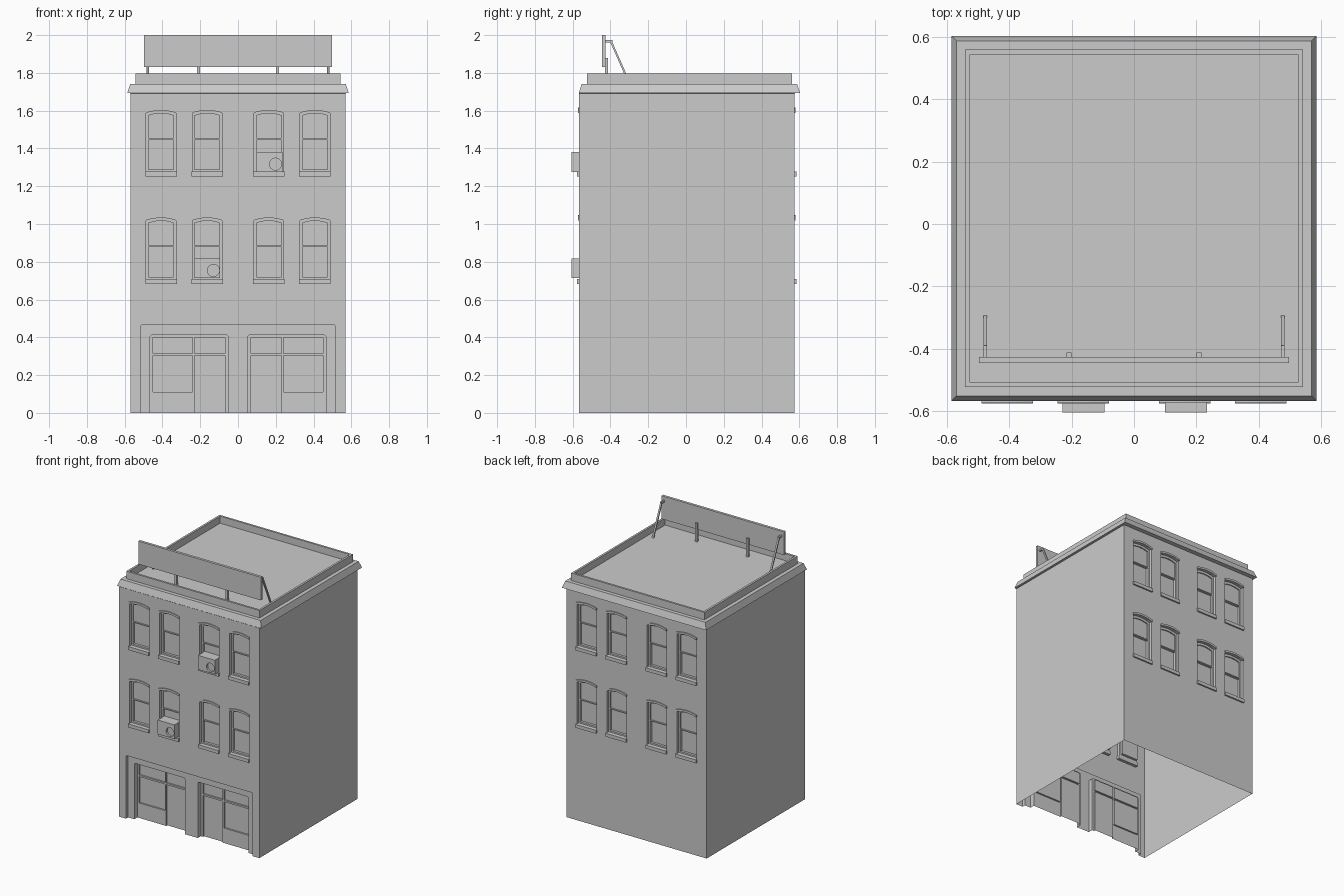
import bpy, bmesh, math
from mathutils import Vector

if "Cube" in bpy.data.objects:
    bpy.data.objects.remove(bpy.data.objects["Cube"])

CY, HALF = 0.004, 0.57            # body centre in y and half width
WIN_X = (-0.407, -0.163, 0.163, 0.407)
SILL_Z = (0.683, 1.252)           # underside of the sills on each floor


def finish(bm, name):
    bmesh.ops.recalc_face_normals(bm, faces=bm.faces)
    me = bpy.data.meshes.new(name)
    bm.to_mesh(me)
    bm.free()
    ob = bpy.data.objects.new(name, me)
    bpy.context.collection.objects.link(ob)
    return ob


def add_prism(bm, pts, y0, y1):
    f = bm.faces.new([bm.verts.new((x, y0, z)) for x, z in pts])
    ext = bmesh.ops.extrude_face_region(bm, geom=[f])["geom"]
    bmesh.ops.translate(bm, vec=(0, y1 - y0, 0),
                        verts=[v for v in ext if isinstance(v, bmesh.types.BMVert)])


def prisms(name, items):
    bm = bmesh.new()
    for pts, y0, y1 in items:
        add_prism(bm, pts, y0, y1)
    return finish(bm, name)


def rect(x0, x1, z0, z1, c=0):
    if not c:
        return [(x0, z0), (x1, z0), (x1, z1), (x0, z1)]
    return [(x0, z0), (x1, z0), (x1, z1 - c), (x1 - c, z1), (x0 + c, z1), (x0, z1 - c)]


def arc(cx, w, z, rise, n=6):
    return [(cx + w * (1 - 2 * i / n), z + rise * (1 - (2 * i / n - 1) ** 2))
            for i in range(n + 1)]


def arched(cx, w, z0, z1, rise):
    return [(cx - w, z0), (cx + w, z0)] + arc(cx, w, z1, rise)


def depth(side, d):
    return CY + side * (HALF - d)


def cut(ob, cutter):
    cutter.hide_render = True
    m = ob.modifiers.new("cut", "BOOLEAN")
    m.operation, m.solver, m.object = "DIFFERENCE", "EXACT", cutter
    bpy.context.view_layer.objects.active = ob
    bpy.ops.object.modifier_apply(modifier=m.name)
    bpy.data.objects.remove(cutter)


# body shell: walls, cornice, parapet and roof as stacked square rings
rings = [(HALF, CY, 0), (HALF, CY, 1.692), (0.586, 0.018, 1.694), (0.570, 0.018, 1.742),
         (0.542, 0.018, 1.742), (0.542, 0.018, 1.797), (0.527, 0.018, 1.797),
         (0.527, 0.018, 1.745)]
bm = bmesh.new()
loops = [[bm.verts.new((sx * h, cy + sy * h, z))
          for sx, sy in ((-1, -1), (1, -1), (1, 1), (-1, 1))] for h, cy, z in rings]
for a, b in zip(loops, loops[1:]):
    for i in range(4):
        j = (i + 1) % 4
        bm.faces.new((a[i], a[j], b[j], b[i]))
bm.faces.new(loops[0])
bm.faces.new(loops[-1])
body = finish(bm, "building_shell")

# window openings, sashes, sills and hoods on front and back
openings, panes, sills, hoods = [], [], [], []
for s in (-1, 1):
    out = s * 0.75
    for cx in WIN_X:
        for z in SILL_Z:
            openings.append((arched(cx, 0.079, z + 0.02, z + 0.337, 0.014), out, depth(s, 0.02)))
            panes.append((arched(cx, 0.066, z + 0.202, z + 0.322, 0.012), out, depth(s, 0.028)))
            panes.append((rect(cx - 0.066, cx + 0.066, z + 0.036, z + 0.194), out, depth(s, 0.038)))
            sills.append((rect(cx - 0.083, cx + 0.083, z, z + 0.025),
                          depth(s, 0.022), depth(s, -0.011)))
            hoods.append((arc(cx, 0.083, z + 0.35, 0.014) +
                          arc(cx, 0.083, z + 0.335, 0.014)[::-1],
                          depth(s, 0.015), depth(s, -0.007)))

# shopfront: outer recess, two openings, each with a door and display window
shop_open, shop_panes = [], []
openings.append((rect(-0.515, 0.515, -0.1, 0.465, 0.006), -0.75, depth(-1, 0.025)))
for m in (-1, 1):
    def span(a, b):
        return sorted((m * a, m * b))
    shop_open.append((rect(*span(0.052, 0.465), -0.1, 0.412, 0.008), -0.75, depth(-1, 0.06)))
    for a, b, z0, z1 in ((0.07, 0.23, -0.1, 0.303), (0.07, 0.23, 0.315, 0.398),
                         (0.24, 0.45, 0.11, 0.303), (0.24, 0.45, 0.315, 0.398)):
        shop_panes.append((rect(*span(a, b), z0, z1), -0.75, depth(-1, 0.072)))

cut(body, prisms("opening_cutter", openings))
cut(body, prisms("pane_cutter", panes + shop_open))
cut(body, prisms("shop_pane_cutter", shop_panes))

# the shell is open underneath
bm = bmesh.new()
bm.from_mesh(body.data)
bmesh.ops.delete(bm, context="FACES", geom=[
    f for f in bm.faces if all(abs(v.co.z) < 1e-4 for v in f.verts)])
bm.to_mesh(body.data)
bm.free()

prisms("window_sills", sills)
prisms("window_hoods", hoods)

# air conditioners with a round fan recess
for name, cx, z in (("upper", 0.167, 1.276), ("lower", -0.162, 0.713)):
    unit = prisms(name + "_air_conditioner",
                  [(rect(cx - 0.068, cx + 0.068, z, z + 0.104), -0.605, -0.525)])
    fx, fz = cx + 0.032, z + 0.041
    circle = [(fx + 0.032 * math.cos(i * math.pi / 8), fz + 0.032 * math.sin(i * math.pi / 8))
              for i in range(16)]
    cut(unit, prisms("fan_cutter", [(circle, -0.7, -0.59)]))

# rooftop sign board with short posts
prisms("sign_board", [(rect(-0.498, 0.498, 1.83, 2.0), -0.446, -0.427)])
prisms("sign_posts", [(rect(x - 0.008, x + 0.008, 1.745, 1.88), -0.428, -0.412)
                      for x in (-0.208, 0.208)])


# diagonal braces with horizontal arms, drawn in side profile
bm = bmesh.new()
for x in (-0.478, 0.478):
    for prof in ([(-0.43, 1.96), (-0.39, 1.96), (-0.39, 1.973), (-0.43, 1.973)],
                 [(-0.402, 1.965), (-0.391, 1.965), (-0.294, 1.745), (-0.305, 1.745)]):
        f = bm.faces.new([bm.verts.new((x - 0.006, y, z)) for y, z in prof])
        ext = bmesh.ops.extrude_face_region(bm, geom=[f])["geom"]
        bmesh.ops.translate(bm, vec=(0.012, 0, 0),
                            verts=[v for v in ext if isinstance(v, bmesh.types.BMVert)])
finish(bm, "sign_braces")
